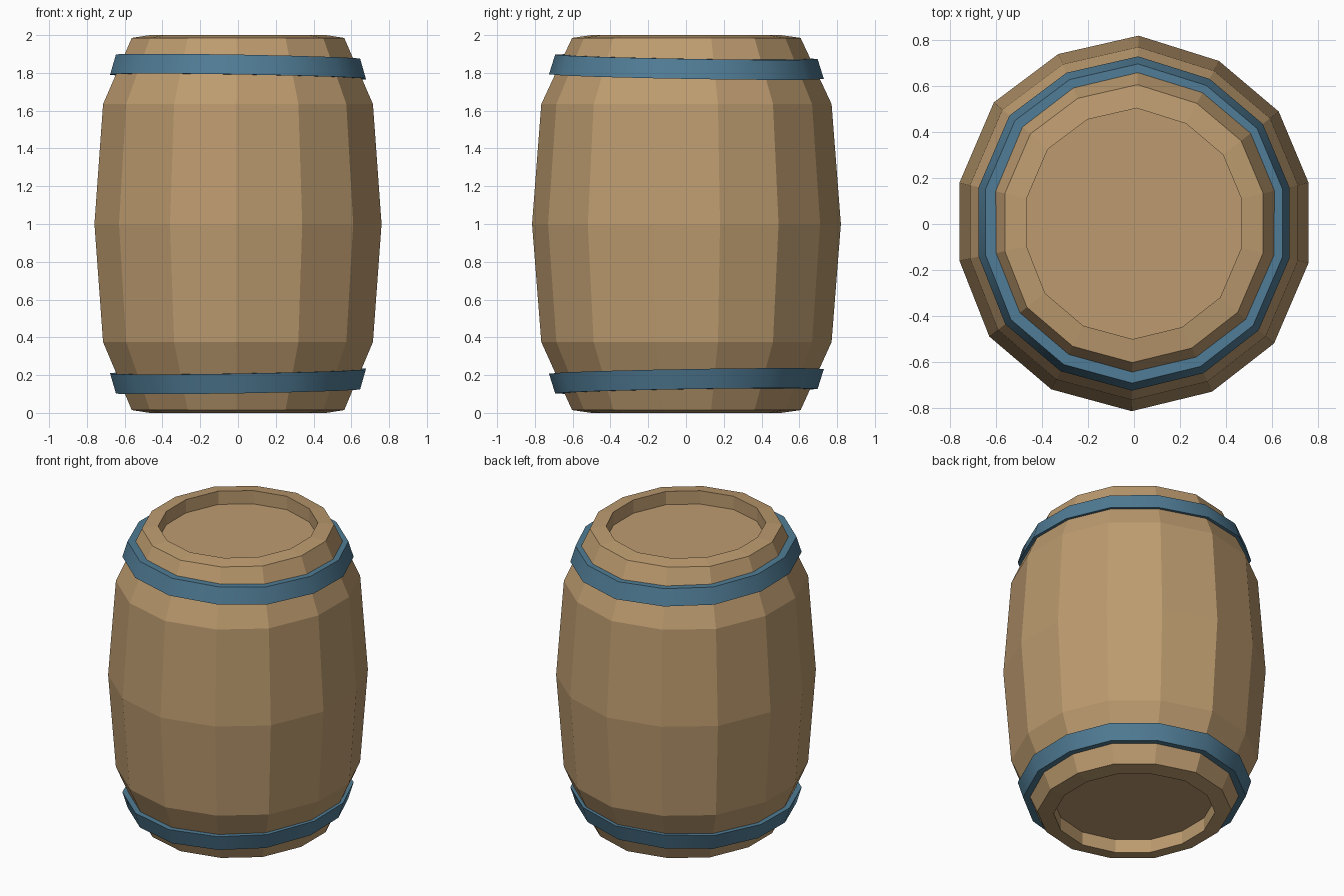
import bpy, bmesh

if "Cube" in bpy.data.objects:
    bpy.data.objects.remove(bpy.data.objects["Cube"])

# Slightly uneven 14-sided outline at the belly of the barrel (anticlockwise)
OUTLINE = [(.02, .82), (-.33, .74), (-.61, .53), (-.76, .18), (-.76, -.16),
           (-.63, -.49), (-.36, -.72), (-.01, -.815), (.34, -.73), (.61, -.52),
           (.76, -.17), (.76, .18), (.63, .49), (.37, .71)]
N = len(OUTLINE)


def material(name, color):
    m = bpy.data.materials.new(name)
    m.diffuse_color = color
    m.use_nodes = True
    m.node_tree.nodes["Principled BSDF"].inputs["Base Color"].default_value = m.diffuse_color
    return m


def loft(name, profile, mat, closed=False, tilt=0.0):
    """Sweep (scale, z) profile rings around the outline."""
    bm = bmesh.new()
    rings = [[bm.verts.new((x * s, y * s, z + tilt * (x + y) * s)) for x, y in OUTLINE]
             for s, z in profile]
    pairs = list(zip(rings, rings[1:]))
    if closed:
        pairs.append((rings[-1], rings[0]))
    else:
        bm.faces.new(rings[0])
        bm.faces.new(rings[-1])
    for a, b in pairs:
        for i in range(N):
            j = (i + 1) % N
            bm.faces.new((a[i], a[j], b[j], b[i]))
    bmesh.ops.recalc_face_normals(bm, faces=bm.faces)
    me = bpy.data.meshes.new(name)
    bm.to_mesh(me)
    bm.free()
    me.materials.append(mat)
    ob = bpy.data.objects.new(name, me)
    bpy.context.collection.objects.link(ob)
    return ob


wood = material("wood", (.51, .33, .16, 1))
metal = material("blue_metal", (.08, .20, .30, 1))

# Barrel body with recessed top and bottom lids
loft("barrel_body", [(.615, .09), (.615, 0), (.74, .015), (.94, .375), (1, 1),
                     (.94, 1.635), (.74, 1.985), (.615, 2), (.615, 1.91)], wood)

# Slightly tilted hoops, mirrored between top and bottom
hoop = [(.84, 1.78), (.89, 1.78), (.85, 1.885), (.77, 1.885)]
loft("top_hoop", hoop, metal, closed=True, tilt=-.017)
loft("bottom_hoop", [(s, 2 - z) for s, z in hoop], metal, closed=True, tilt=.017)

# Soft shading around the hoops, sharp at their rims
for name in ("top_hoop", "bottom_hoop"):
    ob = bpy.data.objects[name]
    bpy.ops.object.select_all(action='DESELECT')
    ob.select_set(True)
    bpy.context.view_layer.objects.active = ob
    bpy.ops.object.shade_smooth_by_angle(angle=.55)
